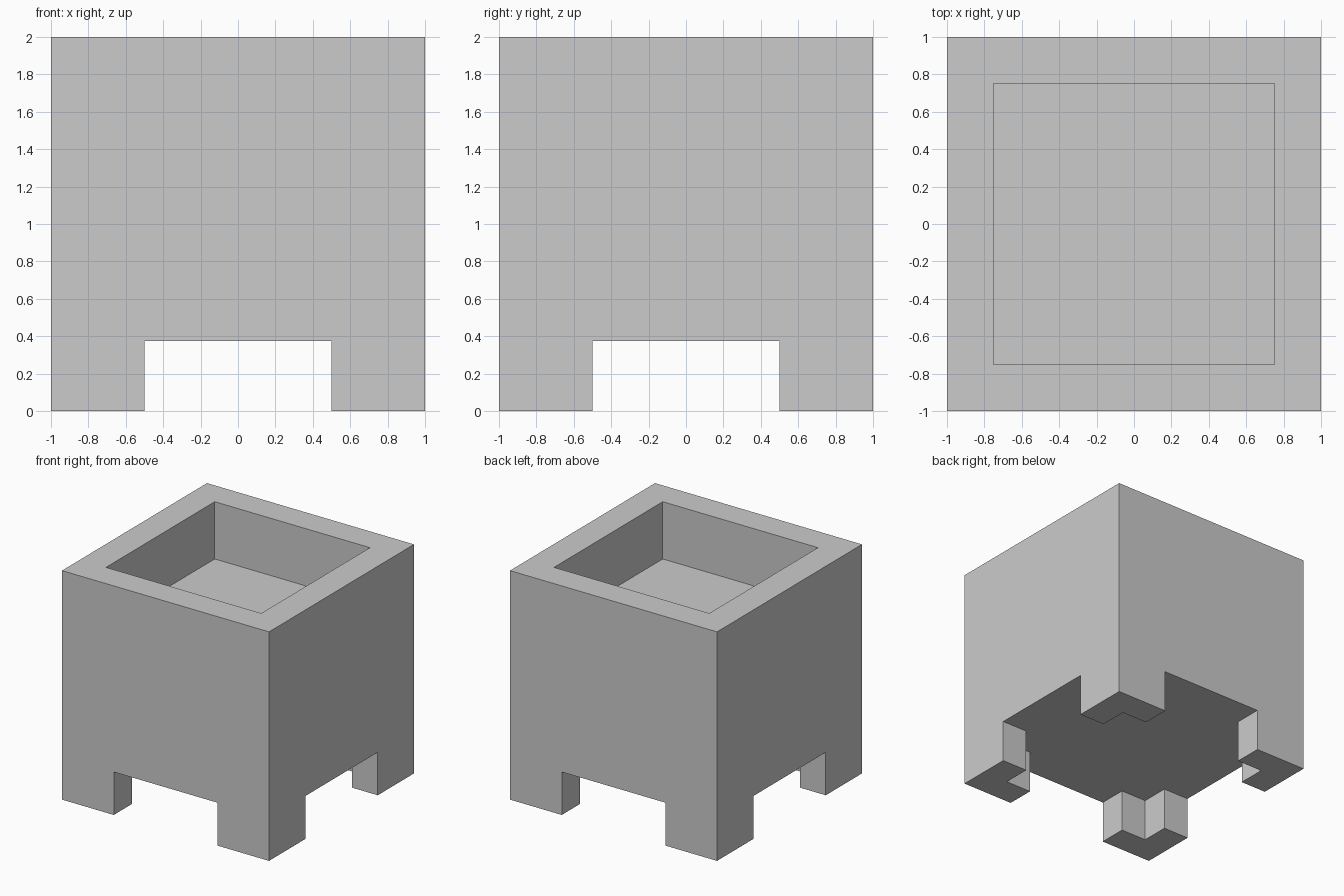
import bpy, bmesh

if "Cube" in bpy.data.objects:
    bpy.data.objects.remove(bpy.data.objects["Cube"])


def prism(name, outline, z0, z1):
    """Extrude a counter-clockwise plan outline from z0 up to z1."""
    bm = bmesh.new()
    face = bm.faces.new([bm.verts.new((x, y, z0)) for x, y in outline])
    top = bmesh.ops.extrude_face_region(bm, geom=[face])["geom"]
    verts = [g for g in top if isinstance(g, bmesh.types.BMVert)]
    bmesh.ops.translate(bm, vec=(0, 0, z1 - z0), verts=verts)
    bmesh.ops.recalc_face_normals(bm, faces=bm.faces)
    mesh = bpy.data.meshes.new(name)
    bm.to_mesh(mesh)
    bm.free()
    obj = bpy.data.objects.new(name, mesh)
    bpy.context.collection.objects.link(obj)
    return obj


def four_way(points):
    """Repeat a run of plan points around the four sides."""
    outline = []
    for _ in range(4):
        outline += points
        points = [(-y, x) for x, y in points]
    return outline


def cut(target, cutter):
    cutter.hide_render = True
    mod = target.modifiers.new(cutter.name, 'BOOLEAN')
    mod.operation = 'DIFFERENCE'
    mod.solver = 'EXACT'
    mod.object = cutter
    bpy.context.view_layer.objects.active = target
    bpy.ops.object.modifier_apply(modifier=mod.name)
    bpy.data.objects.remove(cutter)


# Solid block for the vessel
vessel = prism("footed_vessel", four_way([(1, 1)]), 0, 2)

# Square basin in the top
cut(vessel, prism("basin_cutter", four_way([(0.75, 0.75)]), 1.5, 2.2))

# Cross-shaped hollow underneath, leaving four L-shaped corner feet
hollow = four_way([(1.2, 0.5), (0.75, 0.5), (0.75, 0.75), (0.5, 0.75), (0.5, 1.2)])
cut(vessel, prism("foot_cutter", hollow, -0.2, 0.375))
